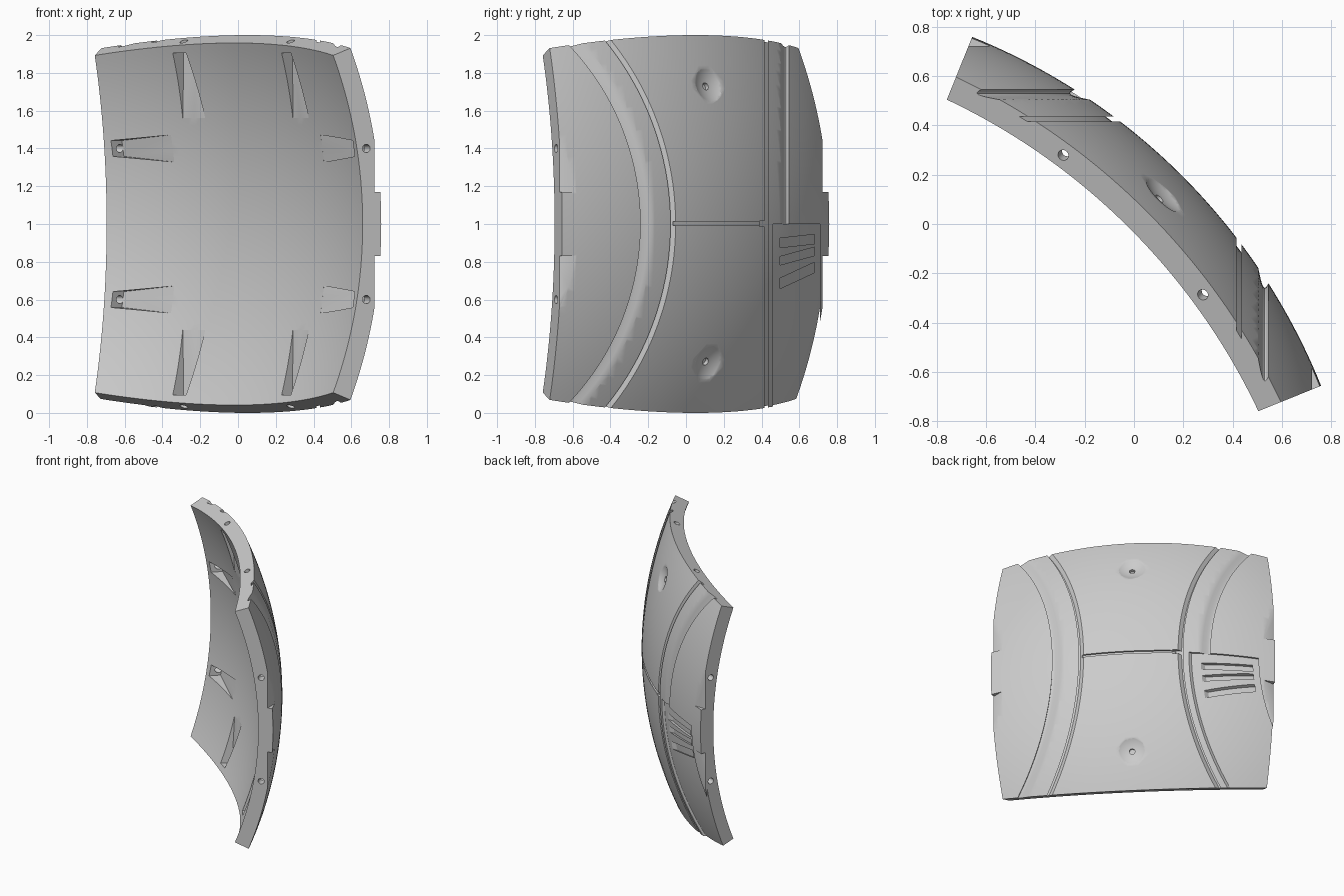
import bpy, bmesh, math
from mathutils import Vector, Matrix

if "Cube" in bpy.data.objects:
    bpy.data.objects.remove(bpy.data.objects["Cube"])

R_OUT, R_IN = 2.556, 2.45
HALF = math.asin(1 / R_OUT)            # half angle of the square patch
C = Vector((-1.612, -1.612, 1.0))      # sphere centre
D = math.sqrt(0.5)
SIDE, OUT, UP = Vector((D, -D, 0)), Vector((D, D, 0)), Vector((0, 0, 1))


def place(s, e, n):
    return C + SIDE * s + UP * e + OUT * n


def make_object(name, bm):
    bmesh.ops.recalc_face_normals(bm, faces=bm.faces)
    mesh = bpy.data.meshes.new(name)
    bm.to_mesh(mesh)
    bm.free()
    ob = bpy.data.objects.new(name, mesh)
    bpy.context.scene.collection.objects.link(ob)
    return ob


def slab(name, nu, nv, low, high):
    """Closed solid between two surfaces given as functions of u, v in 0..1."""
    bm = bmesh.new()
    a, b = ([[bm.verts.new(f(i / nu, j / nv)) for j in range(nv + 1)]
             for i in range(nu + 1)] for f in (low, high))
    for g in (a, b):
        for i in range(nu):
            for j in range(nv):
                bm.faces.new((g[i][j], g[i + 1][j], g[i + 1][j + 1], g[i][j + 1]))
    for i in range(nu):
        for j in (0, nv):
            bm.faces.new((a[i][j], a[i + 1][j], b[i + 1][j], b[i][j]))
    for j in range(nv):
        for i in (0, nu):
            bm.faces.new((a[i][j], a[i][j + 1], b[i][j + 1], b[i][j]))
    return make_object(name, bm)


# Curved shell
def shell_surface(r):
    def f(u, v):
        d = Vector((math.tan((2 * u - 1) * HALF), math.tan((2 * v - 1) * HALF), 1))
        return place(*(d.normalized() * r))
    return f


panel = slab("curved_panel", 48, 48, shell_surface(R_IN), shell_surface(R_OUT))
cutters = []


# Cuts made straight along x (or along y when swapped) with a spherical floor
def straight_cut(corners, depth, nu, nv, swap=False):
    c = [Vector(p) for p in corners]

    def surface(lift):
        def f(u, v):
            y, z = c[0].lerp(c[1], u).lerp(c[3].lerp(c[2], u), v)
            d = depth(u) if callable(depth) else depth
            x = C.x + math.sqrt((R_OUT - d) ** 2 - (y - C.y) ** 2 - (z - 1) ** 2) + lift
            return Vector((y, x, z)) if swap else Vector((x, y, z))
        return f
    cutters.append(slab("cutter", nu, nv, surface(0), surface(0.2)))


def band(y0, y1, z0, z1):
    return (y0, z0), (y1, z0), (y1, z1), (y0, z1)


def rounded(u):
    return 0.026 * math.sin(math.pi * u) - 0.001


# Seams, rounded grooves and the cross seam
for swap in (False, True):
    straight_cut(band(0.415, 0.435, -0.02, 2.02), 0.02, 1, 48, swap)
straight_cut(band(0.503, 0.545, -0.02, 2.02), rounded, 8, 48, True)
straight_cut(band(0.503, 0.545, 1.0, 2.02), rounded, 8, 24)
straight_cut(band(-0.07, 0.425, 0.992, 1.012), 0.014, 24, 1)
straight_cut(band(0.39, 0.425, 0.987, 1.017), 0.02, 2, 1)

# Recessed plate with three slanted slots
straight_cut(band(0.46, 0.71, -0.01, 1.0), 0.014, 12, 28)
for z, drop, tall in ((0.92, 0.02, 0.05), (0.855, 0.05, 0.045), (0.77, 0.085, 0.055)):
    straight_cut(((0.497, z - drop - tall / 2), (0.68, z - tall / 2),
                  (0.68, z + tall / 2), (0.497, z - drop + tall / 2)), 0.035, 6, 2)


def box_cut(lo, hi):
    bm = bmesh.new()
    lo, hi = Vector(lo), Vector(hi)
    size = Matrix.Diagonal((hi - lo).to_4d())
    bmesh.ops.create_cube(bm, size=1, matrix=Matrix.Translation((lo + hi) / 2) @ size)
    cutters.append(make_object("cutter", bm))


# Flat notches at both ends
for s in (-1, 1):
    z0, z1 = sorted((1 + s * 0.17, 1 + s * 0.45))
    box_cut((0.722, -0.9, z0), (0.9, -0.5, z1))
    box_cut((-0.9, 0.722, z0), (-0.5, 0.9, z1))


def cylinder_cut(centre, axis, radius, length):
    bm = bmesh.new()
    rot = axis.to_track_quat("Z", "Y").to_matrix().to_4x4()
    bmesh.ops.create_cone(bm, cap_ends=True, segments=24, radius1=radius, radius2=radius,
                          depth=length, matrix=Matrix.Translation(centre) @ rot)
    cutters.append(make_object("cutter", bm))


# Round dishes with a small centre hole
for e in (-0.735, 0.735):
    axis = Vector((0, e, math.sqrt(R_OUT ** 2 - e * e))).normalized()
    bm = bmesh.new()
    bmesh.ops.create_icosphere(bm, subdivisions=5, radius=0.21,
                               matrix=Matrix.Translation(place(*(axis * (R_OUT + 0.186)))))
    cutters.append(make_object("cutter", bm))
    direction = place(*axis) - C
    cylinder_cut(C + direction * R_OUT, direction, 0.02, 0.09)

# Ramped bolt pockets inside and bolt holes through all four edges
for ca, sa in ((1, 0), (0, 1), (-1, 0), (0, -1)):

    def turned(s, e, n):
        return place(s * ca - e * sa, s * sa + e * ca, n)

    for mid in (-0.4, 0.4):
        bm = bmesh.new()
        for e, half, floor in ((0.56, 0.072, R_IN + 0.001), (0.905, 0.042, R_IN + 0.075)):
            for s in (mid - half, mid + half):
                for r in (floor, R_IN - 0.06):
                    bm.verts.new(turned(s, e, math.sqrt(r * r - s * s - e * e)))
        bmesh.ops.convex_hull(bm, input=bm.verts)
        cutters.append(make_object("cutter", bm))
        r = (R_IN + R_OUT) / 2
        n = math.cos(HALF) * math.sqrt(r * r - mid * mid)
        hole = turned(mid, n * math.tan(HALF), n)
        axis = turned(0, math.cos(HALF), -math.sin(HALF)) - C
        cylinder_cut(hole, axis, 0.022, 0.16)

# Carve the panel
for cutter in cutters:
    cutter.hide_render = True
    mod = panel.modifiers.new("cut", "BOOLEAN")
    mod.operation, mod.solver, mod.object = "DIFFERENCE", "EXACT", cutter
bpy.context.view_layer.update()
graph = bpy.context.evaluated_depsgraph_get()
carved = bpy.data.meshes.new_from_object(panel.evaluated_get(graph))
panel.modifiers.clear()
panel.data = carved
for cutter in cutters:
    bpy.data.objects.remove(cutter)

# Grey material and smooth shading with sharp edges
grey = bpy.data.materials.new("plain_grey")
grey.use_nodes = True
grey.diffuse_color = (0.6, 0.6, 0.6, 1)
grey.node_tree.nodes["Principled BSDF"].inputs["Base Color"].default_value = (0.6, 0.6, 0.6, 1)
carved.materials.clear()
carved.materials.append(grey)
bpy.ops.object.select_all(action="DESELECT")
panel.select_set(True)
bpy.context.view_layer.objects.active = panel
bpy.ops.object.shade_smooth_by_angle(angle=math.radians(30))
